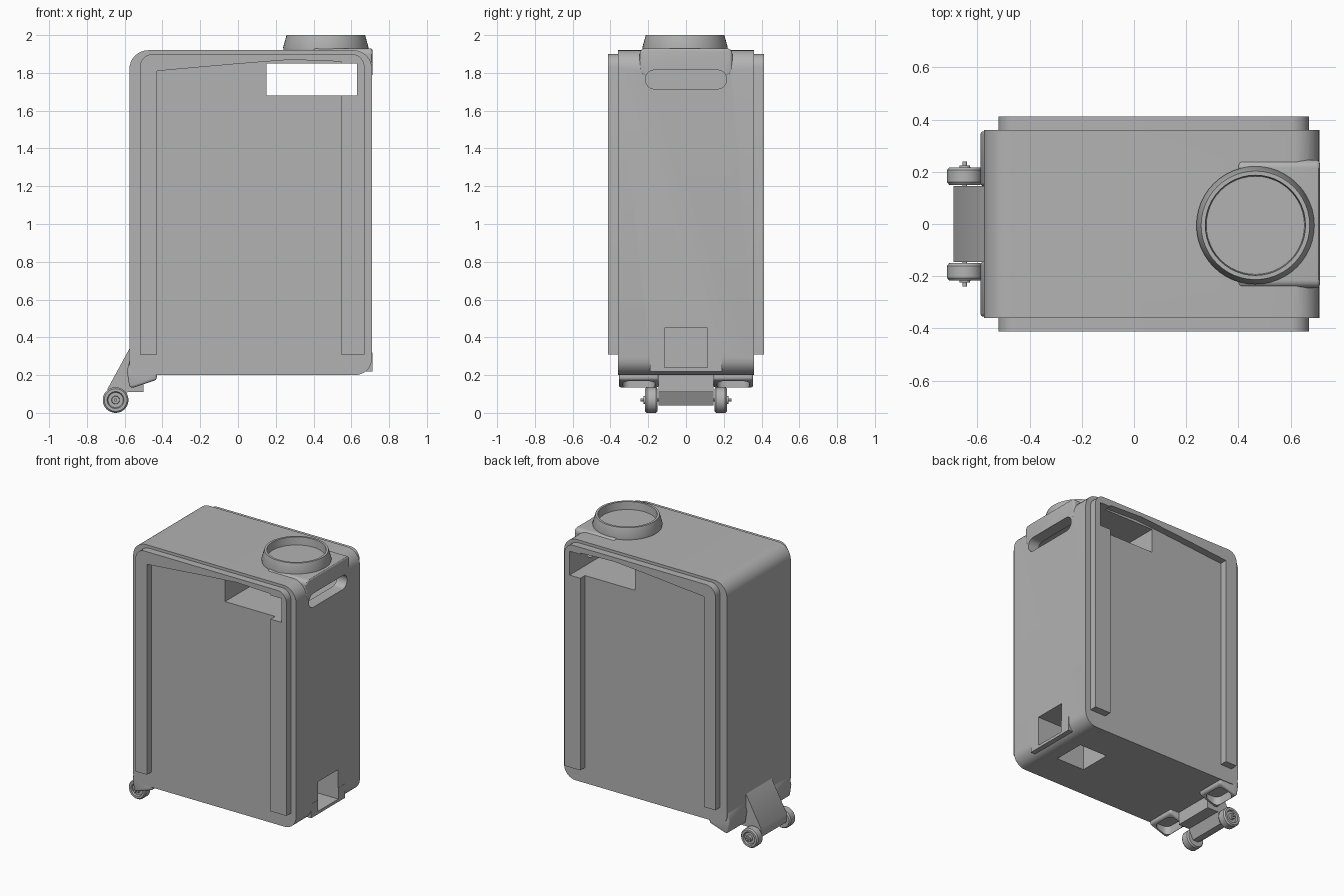
import bpy, bmesh, math

cube = bpy.data.objects.get("Cube")
if cube:
    bpy.data.objects.remove(cube, do_unlink=True)

grey = bpy.data.materials.new("plain grey")
grey.use_nodes = True
GREY = (0.45, 0.45, 0.45, 1)
grey.diffuse_color = GREY
grey.node_tree.nodes["Principled BSDF"].inputs["Base Color"].default_value = GREY


def finish(name, bm):
    bmesh.ops.recalc_face_normals(bm, faces=bm.faces[:])
    mesh = bpy.data.meshes.new(name)
    bm.to_mesh(mesh)
    bm.free()
    mesh.materials.append(grey)
    obj = bpy.data.objects.new(name, mesh)
    bpy.context.collection.objects.link(obj)
    return obj


def rounded(corners, steps=8):
    """Outline from (u, v, radius) corners, each rounded by an arc-like curve."""
    pts = []
    for i, (u, v, r) in enumerate(corners):
        if not r:
            pts.append((u, v))
            continue
        ends = []
        for n in (corners[i - 1], corners[(i + 1) % len(corners)]):
            d = math.hypot(n[0] - u, n[1] - v)
            ends.append(((n[0] - u) * r / d, (n[1] - v) * r / d))
        for k in range(steps + 1):
            a = math.pi / 2 * k / steps
            p, q = 1 - math.sin(a), 1 - math.cos(a)
            pts.append((u + ends[0][0] * p + ends[1][0] * q,
                        v + ends[0][1] * p + ends[1][1] * q))
    return pts


def prism(name, outline, lo, hi, axis="Y"):
    """Extrude an outline along y (xz outline), x (yz outline) or z (xy outline)."""
    def place(u, v, w):
        return {"Y": (u, w, v), "X": (w, u, v), "Z": (u, v, w)}[axis]
    bm = bmesh.new()
    rings = [[bm.verts.new(place(u, v, w)) for u, v in outline] for w in (lo, hi)]
    bm.faces.new(rings[0])
    bm.faces.new(rings[1][::-1])
    n = len(outline)
    for i in range(n):
        j = (i + 1) % n
        bm.faces.new((rings[0][i], rings[0][j], rings[1][j], rings[1][i]))
    return finish(name, bm)


def box(name, x0, x1, y0, y1, z0, z1):
    return prism(name, [(x0, z0), (x1, z0), (x1, z1), (x0, z1)], y0, y1)


def lathe(name, profile, centre, axis="Z", steps=48):
    """Spin (radius, height) points around a z or y axis."""
    bm = bmesh.new()
    rings = []
    for r, h in profile:
        ring = []
        for k in range(steps):
            a = math.tau * k / steps
            u, v = r * math.cos(a), r * math.sin(a)
            x, y, z = (u, v, h) if axis == "Z" else (u, h, v)
            ring.append(bm.verts.new((centre[0] + x, centre[1] + y, centre[2] + z)))
        rings.append(ring)
    for a, b in zip(rings, rings[1:]):
        for k in range(steps):
            j = (k + 1) % steps
            bm.faces.new((a[k], a[j], b[j], b[k]))
    bm.faces.new(rings[0])
    bm.faces.new(rings[-1])
    return finish(name, bm)


def apply_modifier(obj, mod):
    bpy.context.view_layer.objects.active = obj
    bpy.ops.object.modifier_apply(modifier=mod.name)


def boolean(obj, other, operation="DIFFERENCE"):
    mod = obj.modifiers.new("boolean", "BOOLEAN")
    mod.operation, mod.solver, mod.object = operation, "EXACT", other
    apply_modifier(obj, mod)


def bevel(obj, width, segments=3):
    mod = obj.modifiers.new("bevel", "BEVEL")
    mod.width, mod.segments, mod.angle_limit = width, segments, math.radians(40)
    apply_modifier(obj, mod)


# Case body with the corner block for the handle and the low block by the pocket
body = prism("case_body", rounded([(-0.575, 0.2, 0.06), (0.71, 0.2, 0.09),
                                   (0.71, 1.92, 0.1), (-0.575, 1.92, 0.1)]), -0.36, 0.36)
handle_block = prism("handle_block", rounded([(-0.245, 1.78, 0.04), (0.245, 1.78, 0.04),
                                              (0.245, 1.93, 0.03), (-0.245, 1.93, 0.03)]),
                     0.4, 0.712, "X")
bevel(handle_block, 0.012)
boolean(body, handle_block, "UNION")
low_block = box("low_block", 0.6, 0.711, -0.19, 0.19, 0.22, 0.32)
boolean(body, low_block, "UNION")

# Raised frame on both broad sides, an upside-down U with a bowed inner top
frame_outline = rounded([(-0.52, 0.31, 0), (-0.52, 1.9, 0.07), (0.67, 1.9, 0.07),
                         (0.67, 0.31, 0), (0.545, 0.31, 0), (0.545, 1.86, 0),
                         (0.28, 1.87, 0), (0, 1.848, 0), (-0.43, 1.81, 0), (-0.43, 0.31, 0)])
frames = [prism("back_frame", frame_outline, 0.35, 0.412),
          prism("front_frame", frame_outline, -0.412, -0.35)]

# Openings: hand hole, grip slot, lower pocket and its floor opening
hand_hole = box("hand_hole_cutter", 0.15, 0.63, -0.6, 0.6, 1.68, 1.85)
slot = prism("slot_cutter", rounded([(-0.215, 1.715, 0.049), (0.215, 1.715, 0.049),
                                     (0.215, 1.815, 0.049), (-0.215, 1.815, 0.049)]),
             0.55, 0.8, "X")
pocket = box("pocket_cutter", 0.33, 0.8, -0.115, 0.115, 0.24, 0.45)
floor_hole = box("floor_cutter", 0.33, 0.55, -0.115, 0.115, 0.1, 0.3)
for cutter in (hand_hole, slot, pocket, floor_hole):
    boolean(body, cutter)
for frame in frames:
    boolean(frame, hand_hole)

# Filler cap, a tapered collar with a sunken lid
lathe("filler_cap", [(0.222, 1.91), (0.226, 1.935), (0.208, 2.0), (0.192, 2.0),
                     (0.188, 1.945)], (0.465, -0.005, 0))

# Axle bracket below the back edge of the case
bracket = prism("axle_bracket", [(-0.572, 0.345), (-0.692, 0.125), (-0.692, 0.06),
                                 (-0.66, 0.04), (-0.62, 0.04), (-0.585, 0.11),
                                 (-0.5, 0.11), (-0.5, 0.21), (-0.56, 0.21)], -0.145, 0.145)

# Wheels, axle ends and hollow fenders
for side, label in ((1, "left"), (-1, "right")):
    lathe(label + "_wheel", [(0.035, side * 0.15), (0.06, side * 0.15), (0.068, side * 0.16),
                             (0.068, side * 0.207), (0.06, side * 0.217), (0.045, side * 0.217),
                             (0.04, side * 0.207), (0.022, side * 0.207), (0.02, side * 0.225)],
          (-0.648, 0, 0.068), "Y", 32)
    lathe(label + "_axle_end", [(0.009, side * 0.13), (0.009, side * 0.24)],
          (-0.648, 0, 0.068), "Y", 12)
    y0, y1 = sorted((side * 0.145, side * 0.355))
    fender = prism(label + "_fender", [(-0.57, 0.3), (-0.588, 0.22), (-0.575, 0.135),
                                       (-0.55, 0.135), (-0.43, 0.175), (-0.43, 0.21),
                                       (-0.55, 0.26)], y0, y1)
    bevel(fender, 0.012)
    hollow = prism("hollow_cutter", rounded([(-0.565, y0 + 0.02, 0.04), (-0.45, y0 + 0.02, 0.04),
                                             (-0.45, y1 - 0.02, 0.04), (-0.565, y1 - 0.02, 0.04)]),
                   0.1, 0.195, "Z")
    boolean(fender, hollow)
    bpy.data.objects.remove(hollow, do_unlink=True)

for helper in (handle_block, low_block, hand_hole, slot, pocket, floor_hole):
    bpy.data.objects.remove(helper, do_unlink=True)

# Smooth the curved walls and keep the edges sharp
bpy.ops.object.select_all(action="DESELECT")
for obj in bpy.context.scene.objects:
    if obj.type == "MESH":
        obj.select_set(True)
        bpy.context.view_layer.objects.active = obj
bpy.ops.object.shade_smooth_by_angle(angle=math.radians(30))
